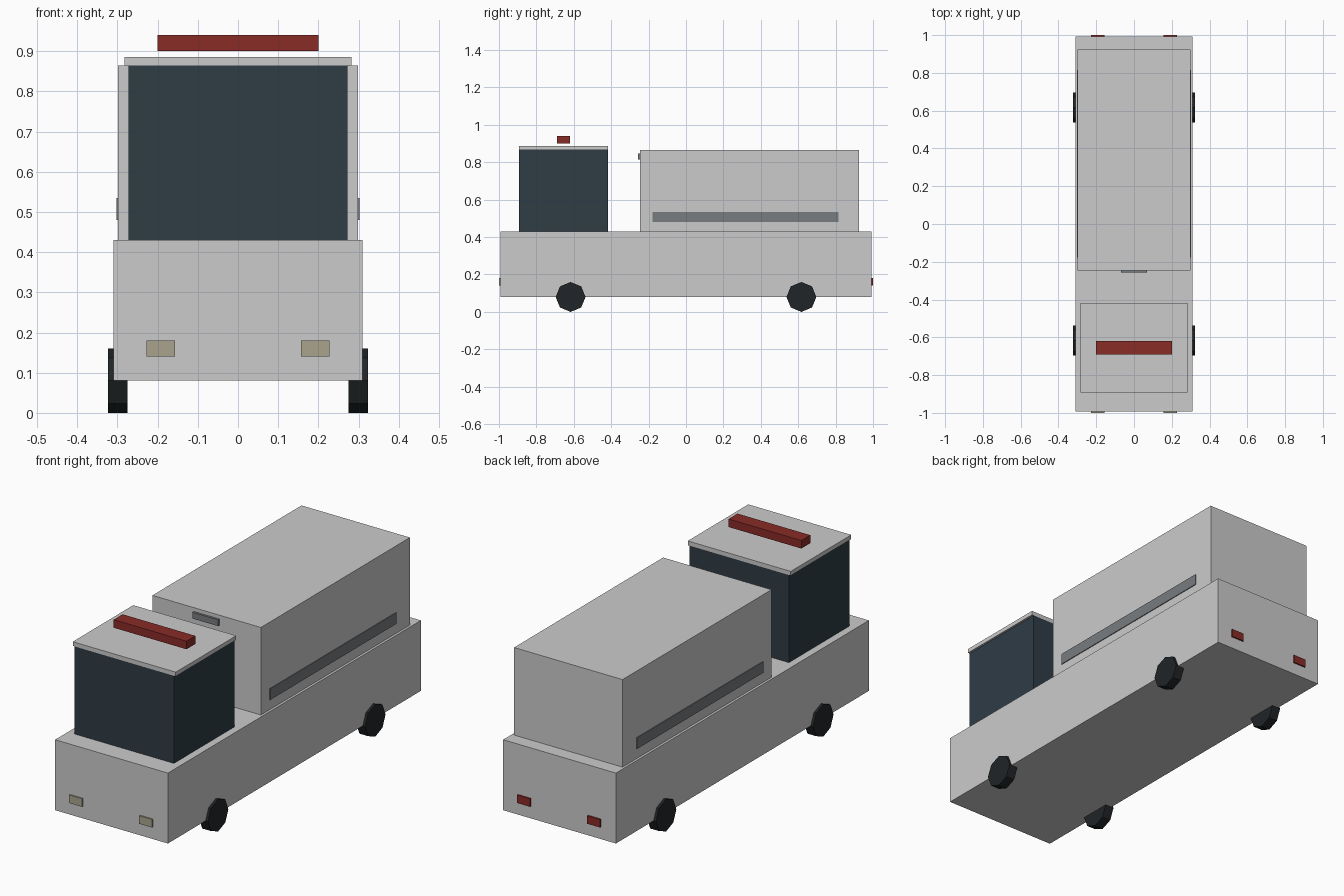
import bpy
from math import pi

if "Cube" in bpy.data.objects:
    bpy.data.objects.remove(bpy.data.objects["Cube"])


def material(name, rgb):
    m = bpy.data.materials.new(name)
    m.diffuse_color = (*rgb, 1)
    m.use_nodes = True
    m.node_tree.nodes["Principled BSDF"].inputs["Base Color"].default_value = m.diffuse_color
    return m


GLASS = material("dark_glass", (0.028, 0.045, 0.06))
RED = material("red", (0.25, 0.025, 0.02))
CREAM = material("cream", (0.40, 0.37, 0.27))
RUBBER = material("rubber", (0.015, 0.018, 0.02))
TRIM = material("grey_trim", (0.19, 0.20, 0.215))


def box(name, x, y, z, mat=None):
    """Box from (min, max) ranges on each axis."""
    ranges = (x, y, z)
    bpy.ops.mesh.primitive_cube_add(size=1, location=[(a + b) / 2 for a, b in ranges])
    ob = bpy.context.object
    ob.name = name
    ob.scale = [b - a for a, b in ranges]
    if mat:
        ob.data.materials.append(mat)
    return ob


# Chassis, cab, cab roof and cargo box
box("lower_body", (-0.31, 0.31), (-0.993, 0.993), (0.08, 0.43))
box("cab", (-0.273, 0.273), (-0.893, -0.418), (0.43, 0.865), GLASS)
box("cab_roof", (-0.283, 0.283), (-0.893, -0.418), (0.865, 0.886))
box("cargo_box", (-0.298, 0.298), (-0.246, 0.924), (0.43, 0.865))

# Floating light bar and vent on the front of the cargo box
box("light_bar", (-0.2, 0.2), (-0.69, -0.62), (0.90, 0.94), RED)
box("cargo_vent", (-0.07, 0.07), (-0.257, -0.235), (0.815, 0.846), TRIM)

for side, s in (("left", -1), ("right", 1)):
    # Side stripe and lamps
    box(f"side_stripe_{side}", sorted((s * 0.29, s * 0.302)), (-0.178, 0.815), (0.48, 0.535), TRIM)
    lamp_x = sorted((s * 0.157, s * 0.228))
    box(f"headlight_{side}", lamp_x, (-1.0, -0.985), (0.14, 0.18), CREAM)
    box(f"tail_light_{side}", lamp_x, (0.985, 1.0), (0.14, 0.18), RED)

    # Eight-sided wheels
    for end, y in (("front", -0.617), ("rear", 0.617)):
        bpy.ops.mesh.primitive_cylinder_add(vertices=8, radius=0.08, depth=0.048,
                                            location=(s * 0.299, y, 0.08),
                                            rotation=(0, pi / 2, 0))
        wheel = bpy.context.object
        wheel.name = f"wheel_{end}_{side}"
        wheel.data.materials.append(RUBBER)
